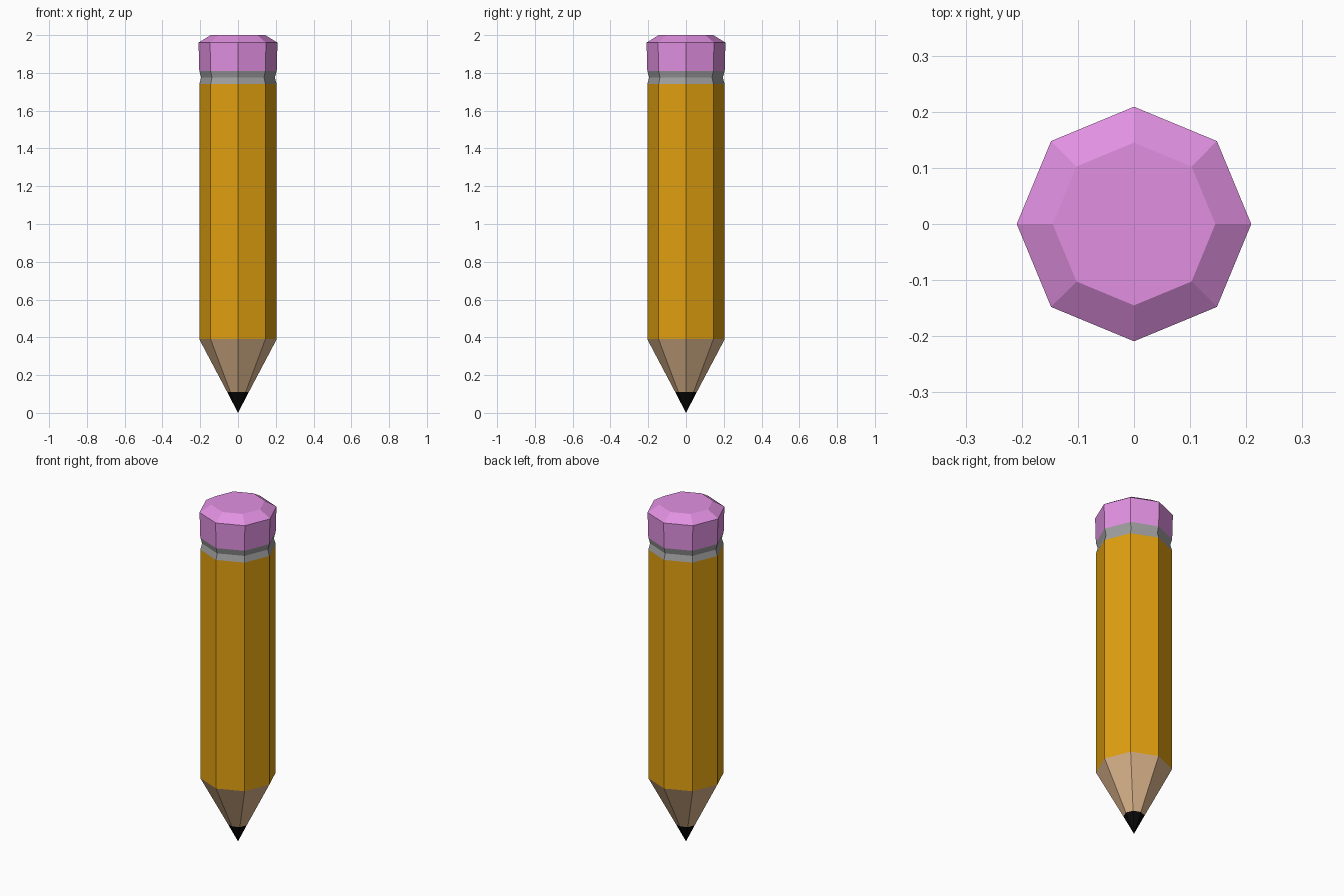
import bpy, bmesh
from math import cos, sin, pi

if "Cube" in bpy.data.objects:
    bpy.data.objects.remove(bpy.data.objects["Cube"])

SIDES = 8


def lathe(name, profile, color=None, cap_top=False):
    """Eight-sided shell through (radius, z) rings; zero radius is a point."""
    bm = bmesh.new()
    rings = []
    for r, z in profile:
        if r == 0:
            rings.append([bm.verts.new((0, 0, z))] * SIDES)
        else:
            rings.append([bm.verts.new((r * cos(2 * pi * i / SIDES),
                                        r * sin(2 * pi * i / SIDES), z))
                          for i in range(SIDES)])
    for low, high in zip(rings, rings[1:]):
        for i in range(SIDES):
            j = (i + 1) % SIDES
            corners = [low[i], low[j], high[j], high[i]]
            bm.faces.new(list(dict.fromkeys(corners)))
    if cap_top:
        bm.faces.new(rings[-1])
    mesh = bpy.data.meshes.new(name)
    bm.to_mesh(mesh)
    bm.free()
    obj = bpy.data.objects.new(name, mesh)
    bpy.context.collection.objects.link(obj)
    if color:
        mat = bpy.data.materials.new(name)
        mat.diffuse_color = (*color, 1)
        mat.use_nodes = True
        mat.node_tree.nodes["Principled BSDF"].inputs["Base Color"].default_value = mat.diffuse_color
        mesh.materials.append(mat)
    return obj


# Graphite point and sharpened wood
lathe("lead_tip", [(0, 0), (0.057, 0.11)], (0.003, 0.003, 0.003))
lathe("wood_cone", [(0.057, 0.11), (0.205, 0.39)], (0.71, 0.46, 0.26))

# Painted shaft
lathe("shaft", [(0.205, 0.39), (0.205, 1.74)], (0.75, 0.35, 0.005))

# Pinched metal band
lathe("metal_band", [(0.205, 1.74), (0.195, 1.775), (0.205, 1.81)],
      (0.35, 0.35, 0.35))

# Eraser with chamfered top
lathe("eraser", [(0.205, 1.81), (0.209, 1.96), (0.145, 2.0)],
      (0.75, 0.28, 0.75), cap_top=True)
